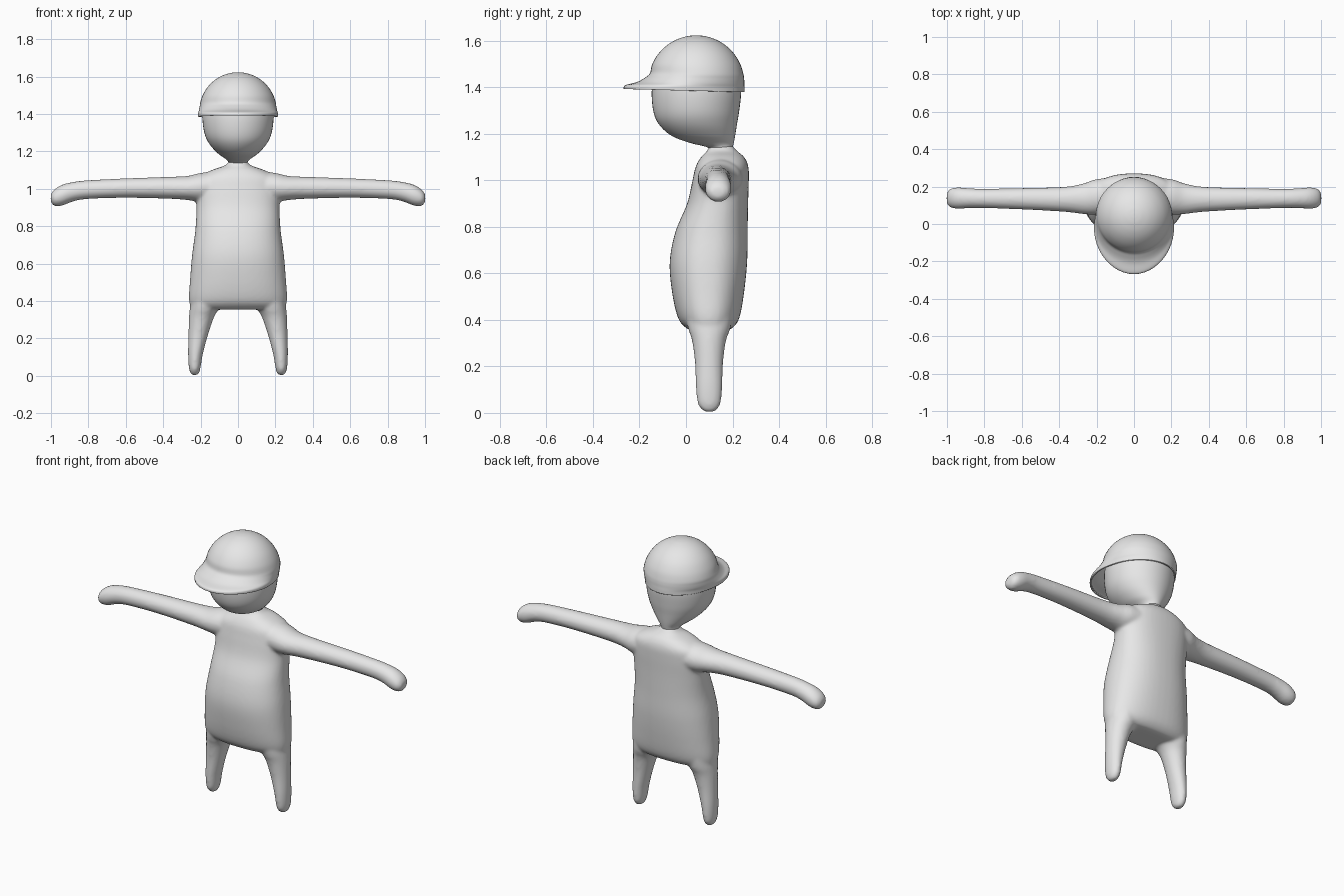
import bpy
import math

if "Cube" in bpy.data.objects:
    bpy.data.objects.remove(bpy.data.objects["Cube"], do_unlink=True)

grey = bpy.data.materials.new("plain_grey")
grey.use_nodes = True
colour = (0.8, 0.8, 0.8, 1.0)
grey.diffuse_color = colour
grey.node_tree.nodes["Principled BSDF"].inputs["Base Color"].default_value = colour

SIDES = 48
STEPS = 5


def spline(p, q, r, s, t):
    """Catmull-Rom interpolation between q and r."""
    return q + 0.5 * t * (r - p + t * (2 * p - 5 * q + 4 * r - s + t * (3 * (q - r) + s - p)))


def smooth_sections(sections):
    last = len(sections) - 1
    rows = []
    for i in range(last):
        near = [sections[min(max(i + k, 0), last)] for k in (-1, 0, 1, 2)]
        for step in range(STEPS):
            rows.append([spline(*values, step / STEPS) for values in zip(*near)])
    rows.append(sections[-1])
    return rows


def superellipse(angle, power):
    c, s = math.cos(angle), math.sin(angle)
    return (math.copysign(abs(c) ** (2 / power), c),
            math.copysign(abs(s) ** (2 / power), s))


def loft(name, sections, place, power=2.0, open_start=False):
    """Skin rounded rings; each section is (position, min u, max u, min v, max v)."""
    rows = smooth_sections(sections)
    verts, faces = [], []
    for t, u0, u1, v0, v1 in rows:
        for k in range(SIDES):
            cu, cv = superellipse(math.tau * k / SIDES, power)
            verts.append(place(t, (u0 + u1) / 2 + cu * (u1 - u0) / 2,
                               (v0 + v1) / 2 + cv * (v1 - v0) / 2))
    for r in range(len(rows) - 1):
        for k in range(SIDES):
            n = (k + 1) % SIDES
            a, b = r * SIDES, (r + 1) * SIDES
            faces.append((a + k, a + n, b + n, b + k))
    if not open_start:
        faces.append(tuple(reversed(range(SIDES))))
    faces.append(tuple(range(len(verts) - SIDES, len(verts))))
    mesh = bpy.data.meshes.new(name)
    mesh.from_pydata(verts, [], faces)
    mesh.materials.append(grey)
    obj = bpy.data.objects.new(name, mesh)
    bpy.context.collection.objects.link(obj)
    return obj


def upright(t, u, v):
    return (u, v, t)


def symmetric(rows):
    """Rows of (height, half width, front, back)."""
    return [(z, -w, w, f, b) for z, w, f, b in rows]


def select_only(objs):
    bpy.ops.object.select_all(action='DESELECT')
    for o in objs:
        o.select_set(True)
    bpy.context.view_layer.objects.active = objs[0]


def shade(obj, angle):
    select_only([obj])
    bpy.ops.object.shade_smooth_by_angle(angle=math.radians(angle))


# Torso, from the flat underside up to the neck
body = loft("body", symmetric([
    (0.355, 0.18, 0.03, 0.17),
    (0.365, 0.245, 0.0, 0.2),
    (0.41, 0.262, -0.035, 0.23),
    (0.52, 0.256, -0.06, 0.25),
    (0.65, 0.245, -0.07, 0.263),
    (0.78, 0.228, -0.045, 0.265),
    (0.9, 0.222, 0.005, 0.267),
    (1.0, 0.225, 0.028, 0.27),
    (1.06, 0.21, 0.042, 0.268),
    (1.1, 0.14, 0.065, 0.25),
    (1.125, 0.07, 0.09, 0.22),
    (1.15, 0.045, 0.1, 0.2),
]), upright, 2.3)

# Arms with drooping rounded hands, and tapered legs
arm = [
    (0.08, 0.06, 0.25, 0.93, 1.1),
    (0.2, 0.05, 0.24, 0.93, 1.085),
    (0.27, 0.053, 0.217, 0.94, 1.069),
    (0.37, 0.065, 0.199, 0.947, 1.064),
    (0.6, 0.078, 0.192, 0.952, 1.056),
    (0.8, 0.085, 0.188, 0.946, 1.046),
    (0.88, 0.085, 0.191, 0.933, 1.037),
    (0.94, 0.081, 0.196, 0.91, 1.022),
    (0.98, 0.088, 0.189, 0.908, 0.998),
    (0.998, 0.105, 0.17, 0.925, 0.975),
    (1.002, 0.13, 0.145, 0.945, 0.955),
]
leg = [
    (0.002, 0.228, 0.238, 0.095, 0.105),
    (0.012, 0.21, 0.253, 0.069, 0.131),
    (0.045, 0.2, 0.263, 0.049, 0.15),
    (0.12, 0.187, 0.267, 0.042, 0.156),
    (0.22, 0.16, 0.265, 0.038, 0.16),
    (0.31, 0.13, 0.262, 0.026, 0.172),
    (0.36, 0.105, 0.258, 0.01, 0.19),
    (0.42, 0.1, 0.25, 0.0, 0.2),
]
limbs = []
for side, label in ((1, "left"), (-1, "right")):
    limbs.append(loft(label + "_arm", arm, lambda t, u, v: (side * t, u, v)))
    limbs.append(loft(label + "_leg", leg, lambda t, u, v: (side * u, v, t)))
for part in [body] + limbs:
    select_only([part])
    bpy.ops.object.mode_set(mode='EDIT')
    bpy.ops.mesh.select_all(action='SELECT')
    bpy.ops.mesh.normals_make_consistent(inside=False)
    bpy.ops.object.mode_set(mode='OBJECT')

# Blend limbs and torso into one soft skin
select_only([body] + limbs)
bpy.ops.object.join()
remesh = body.modifiers.new("skin", 'REMESH')
remesh.mode = 'VOXEL'
remesh.voxel_size = 0.009
remesh.use_smooth_shade = True
relax = body.modifiers.new("relax", 'SMOOTH')
relax.factor = 0.5
relax.iterations = 8
for modifier in ("skin", "relax"):
    bpy.ops.object.modifier_apply(modifier=modifier)
if not body.data.materials:
    body.data.materials.append(grey)
shade(body, 60)

# Head, narrowing to the neck at the back
head = loft("head", symmetric([
    (1.11, 0.05, 0.1, 0.195),
    (1.14, 0.05, 0.095, 0.2),
    (1.16, 0.067, 0.02, 0.205),
    (1.19, 0.108, -0.06, 0.211),
    (1.24, 0.153, -0.116, 0.219),
    (1.3, 0.18, -0.141, 0.229),
    (1.39, 0.19, -0.147, 0.237),
    (1.46, 0.175, -0.13, 0.22),
    (1.53, 0.125, -0.08, 0.17),
    (1.57, 0.03, 0.01, 0.08),
]), upright)
shade(head, 60)

# Cap: the open rim sweeps forward into the brim, the crown is a dome
centre, base, radius = 0.044, 1.416, 0.207
rim = [
    (1.384, 0.209, -0.268, 0.252),
    (1.402, 0.21, -0.262, 0.252),
    (1.418, 0.208, -0.212, 0.251),
    (1.438, 0.205, -0.178, 0.25),
    (1.46, 0.202, -0.155, 0.246),
]
crown = []
for degrees in (24, 38, 52, 65, 77, 85, 89):
    a = math.radians(degrees)
    r = radius * math.cos(a)
    crown.append((base + radius * math.sin(a), r, centre - r, centre + r))


def place_cap(t, u, v):
    # Lift the lower edge slightly toward the front
    lift = max(0, 1 - (t - 1.384) / 0.08) * 0.008 * (centre - v) / 0.3
    return (u, v, t + lift)


cap = loft("cap", symmetric(rim + crown), place_cap, 2.0, open_start=True)
# Keep the sides of the brim full and its front round
for vert in cap.data.vertices:
    x, y, z = vert.co
    low = max(0, min(1, (1.46 - z) / 0.05))
    forward = max(0, -math.copysign(1, y - centre)) * low
    if forward:
        reach = min(1, (centre - y) / 0.31)
        vert.co.x = x * (1 + 0.12 * forward * reach * (1 - reach))
shell = cap.modifiers.new("thickness", 'SOLIDIFY')
shell.thickness = 0.008
shell.offset = -1
shade(cap, 50)
